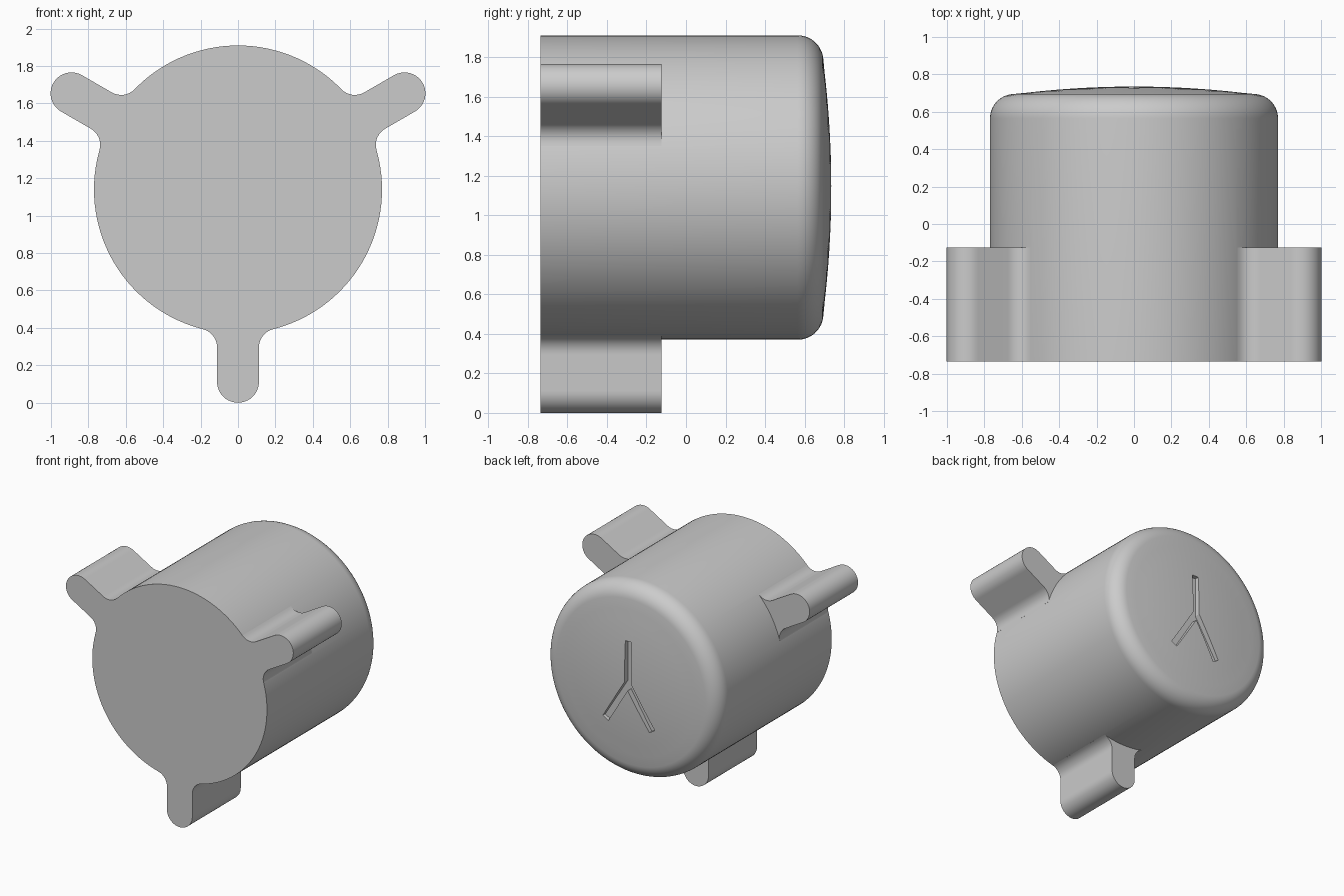
import bpy, bmesh, math
from math import sin, cos, pi, radians
from mathutils import Matrix, Vector

if "Cube" in bpy.data.objects:
    bpy.data.objects.remove(bpy.data.objects["Cube"], do_unlink=True)

CENTRE_Z = 1.14
RADIUS = 0.77
FRONT, LUG_BACK, BACK = -0.735, -0.125, 0.735

grey = bpy.data.materials.new("plain grey")
grey.use_nodes = True
grey.diffuse_color = (0.6, 0.6, 0.6, 1)
grey.node_tree.nodes["Principled BSDF"].inputs["Base Color"].default_value = (0.6, 0.6, 0.6, 1)


def make_object(name, bm):
    bmesh.ops.recalc_face_normals(bm, faces=bm.faces)
    mesh = bpy.data.meshes.new(name)
    bm.to_mesh(mesh)
    bm.free()
    mesh.materials.append(grey)
    obj = bpy.data.objects.new(name, mesh)
    bpy.context.collection.objects.link(obj)
    obj.location.z = CENTRE_Z
    return obj


def arc(cx, cy, r, start, end, steps):
    angles = [start + (end - start) * i / steps for i in range(steps + 1)]
    return [(cx + r * cos(a), cy + r * sin(a)) for a in angles]


def prism(name, outline, y0, y1):
    """Extrude an (x, z) outline along y."""
    bm = bmesh.new()
    face = bm.faces.new([bm.verts.new((x, y0, z)) for x, z in outline])
    moved = bmesh.ops.extrude_face_region(bm, geom=[face])["geom"]
    verts = [g for g in moved if isinstance(g, bmesh.types.BMVert)]
    bmesh.ops.translate(bm, verts=verts, vec=(0, y1 - y0, 0))
    return make_object(name, bm)


def lathe(name, profile, steps):
    """Turn a (radius, y) profile around the y axis."""
    bm = bmesh.new()
    verts = [bm.verts.new((r, y, 0)) for r, y in profile]
    edges = [bm.edges.new(pair) for pair in zip(verts, verts[1:])]
    bmesh.ops.spin(bm, geom=verts + edges, cent=(0, 0, 0), axis=(0, 1, 0),
                   angle=2 * pi, steps=steps)
    bmesh.ops.remove_doubles(bm, verts=bm.verts, dist=0.0001)
    return make_object(name, bm)


def combine(target, other, operation):
    mod = target.modifiers.new(operation.title(), "BOOLEAN")
    mod.operation, mod.solver, mod.object = operation, "EXACT", other
    bpy.context.view_layer.objects.active = target
    bpy.ops.object.modifier_apply(modifier=mod.name)
    bpy.data.objects.remove(other, do_unlink=True)


# Round body with a rolled rim and a slightly domed back
rim = 0.13
rim_r, rim_y = RADIUS - rim, 0.565
dome = 5.0
lean = math.asin(rim_r / (dome - rim))
profile = [(0, FRONT), (RADIUS, FRONT)]
profile += arc(rim_r, rim_y, rim, 0, pi / 2 - lean, 10)
profile += arc(0, BACK - dome, dome, pi / 2 - lean, pi / 2, 8)[1:]
profile[-1] = (0, BACK)
body = lathe("cap_body", profile, 120)

# Three rounded lugs, blended into the body with concave fillets
half, fillet, reach = 0.112, 0.10, 1.14
fx = half + fillet
fz = math.sqrt((RADIUS + fillet) ** 2 - fx ** 2)
side = arc(fx, fz, fillet, math.atan2(-fz, -fx), -pi, 8)
outline = [(side[0][0] * 0.8, side[0][1] * 0.8)] + side
outline += arc(0, reach - half, half, 0, pi, 20)
outline += [(-x, z) for x, z in reversed(side)]
outline.append((-outline[0][0], outline[0][1]))
for turn in (60, 180, 300):
    spin = Matrix.Rotation(radians(turn), 2)
    lug = prism("lug", [spin @ Vector(p) for p in outline], FRONT, LUG_BACK)
    combine(body, lug, "UNION")

# Shallow three-armed groove in the domed back
tips = [Vector((0, 0.335)), Vector((-0.205, -0.33)), Vector((0.205, -0.33))]
width = 0.028
groove = []
for tip, following in zip(tips, tips[1:] + tips[:1]):
    along = tip.normalized()
    across = Vector((-along.y, along.x)) * width
    start, end = (math.atan2(v.y, v.x) for v in (tip, following))
    gap = ((end - start) % (2 * pi)) / 2
    crotch = Vector((cos(start + gap), sin(start + gap))) * width / sin(gap)
    groove += [tip - across, tip + across, crotch]
cutter = prism("groove_cutter", groove, BACK - 0.045, BACK + 0.1)
combine(body, cutter, "DIFFERENCE")

# Smooth curves, crisp edges
bpy.ops.object.select_all(action="DESELECT")
body.select_set(True)
bpy.context.view_layer.objects.active = body
bpy.ops.object.shade_smooth_by_angle(angle=radians(25))
